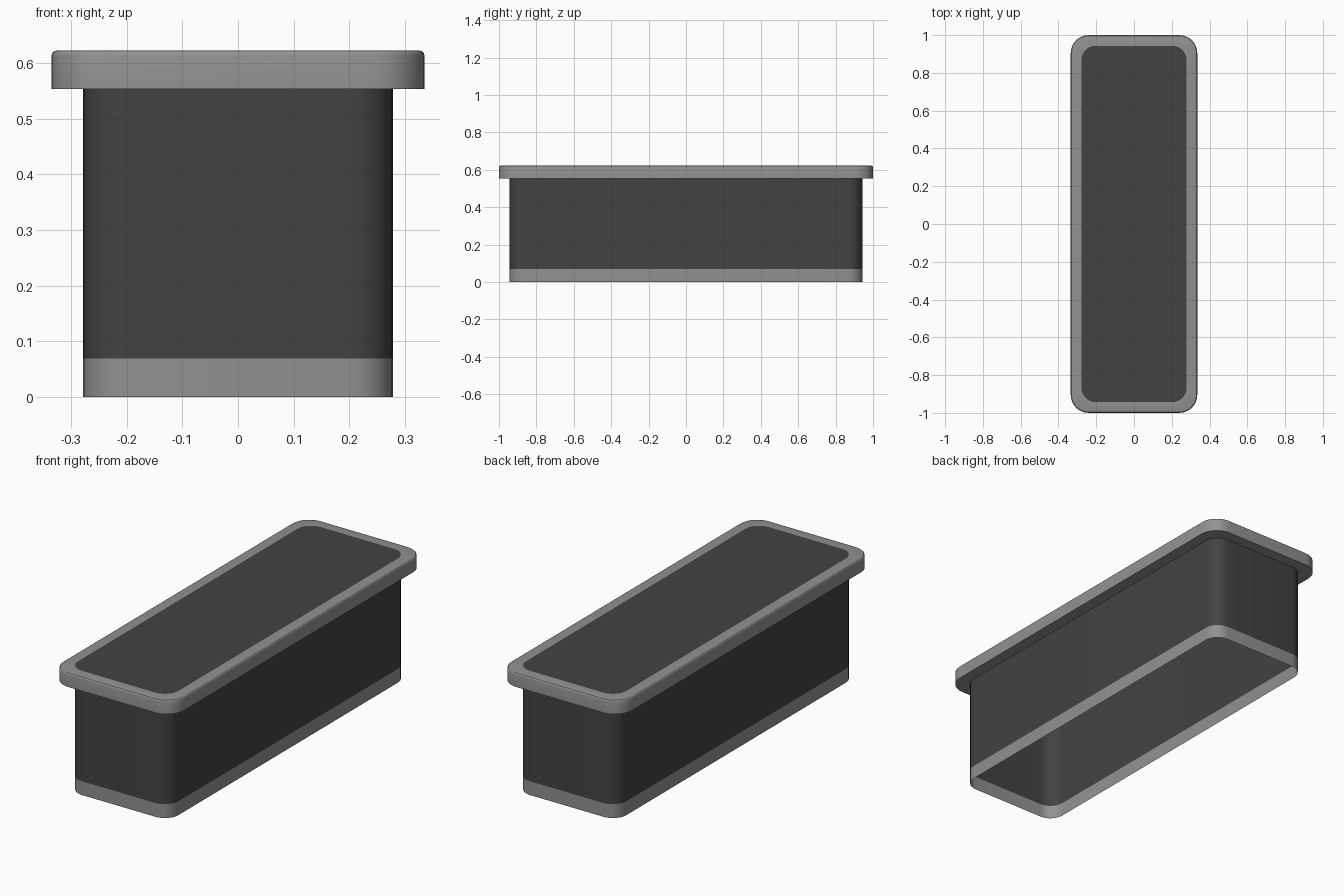
import bpy, bmesh, math

if "Cube" in bpy.data.objects:
    bpy.data.objects.remove(bpy.data.objects["Cube"])


def material(name, v):
    m = bpy.data.materials.new(name)
    m.diffuse_color = (v, v, v, 1)
    m.use_nodes = True
    m.node_tree.nodes["Principled BSDF"].inputs["Base Color"].default_value = m.diffuse_color
    return m


grey = material("light grey", 0.285)
dark = material("charcoal", 0.055)


def ring(hx, hy, r, z, seg=8):
    """Points of a rounded rectangle, counter-clockwise."""
    pts = []
    for i, (sx, sy) in enumerate([(1, 1), (-1, 1), (-1, -1), (1, -1)]):
        for k in range(seg + 1):
            a = math.pi / 2 * (i + k / seg)
            pts.append((sx * (hx - r) + r * math.cos(a),
                        sy * (hy - r) + r * math.sin(a), z))
    return pts


def loft(name, rings, mat, cap=False):
    """Skin a stack of rounded rectangles, optionally closing the last one."""
    bm = bmesh.new()
    loops = [[bm.verts.new(p) for p in ring(*r)] for r in rings]
    n = len(loops[0])
    for lo, hi in zip(loops, loops[1:]):
        for i in range(n):
            j = (i + 1) % n
            bm.faces.new((lo[i], lo[j], hi[j], hi[i]))
    if cap:
        bm.faces.new(loops[-1])
    me = bpy.data.meshes.new(name)
    bm.to_mesh(me)
    bm.free()
    me.materials.append(mat)
    ob = bpy.data.objects.new(name, me)
    bpy.context.collection.objects.link(ob)
    bpy.ops.object.select_all(action='DESELECT')
    ob.select_set(True)
    bpy.context.view_layer.objects.active = ob
    bpy.ops.object.shade_smooth_by_angle(angle=math.radians(30))
    return ob


BX, BY, BR = 0.278, 0.943, 0.075   # body half sizes and corner radius
RX, RY, RR = 0.335, 1.0, 0.095     # rim half sizes and corner radius
H, RIM_Z, BAND_Z = 0.622, 0.553, 0.069

# thin lower band, open underneath
loft("lower_band", [(BX, BY, BR, 0), (BX, BY, BR, BAND_Z)], grey)

# dark body walls
loft("body_walls", [(BX, BY, BR, BAND_Z), (BX, BY, BR, RIM_Z)], dark)

# overhanging rim: underside, side, softened upper edge, top border
b = 0.009
edge = [(RX - b * (1 - math.cos(t)), RY - b * (1 - math.cos(t)),
         RR - b * (1 - math.cos(t)), H - b * (1 - math.sin(t)))
        for t in (0, math.pi / 6, math.pi / 3, math.pi / 2)]
loft("rim", [(BX, BY, BR, RIM_Z), (RX, RY, RR, RIM_Z)] + edge +
     [(BX, BY, BR, H)], grey)

# dark top panel, flush with the rim, closing the box
loft("top_panel", [(BX, BY, BR, RIM_Z), (BX, BY, BR, H)], dark, cap=True)
